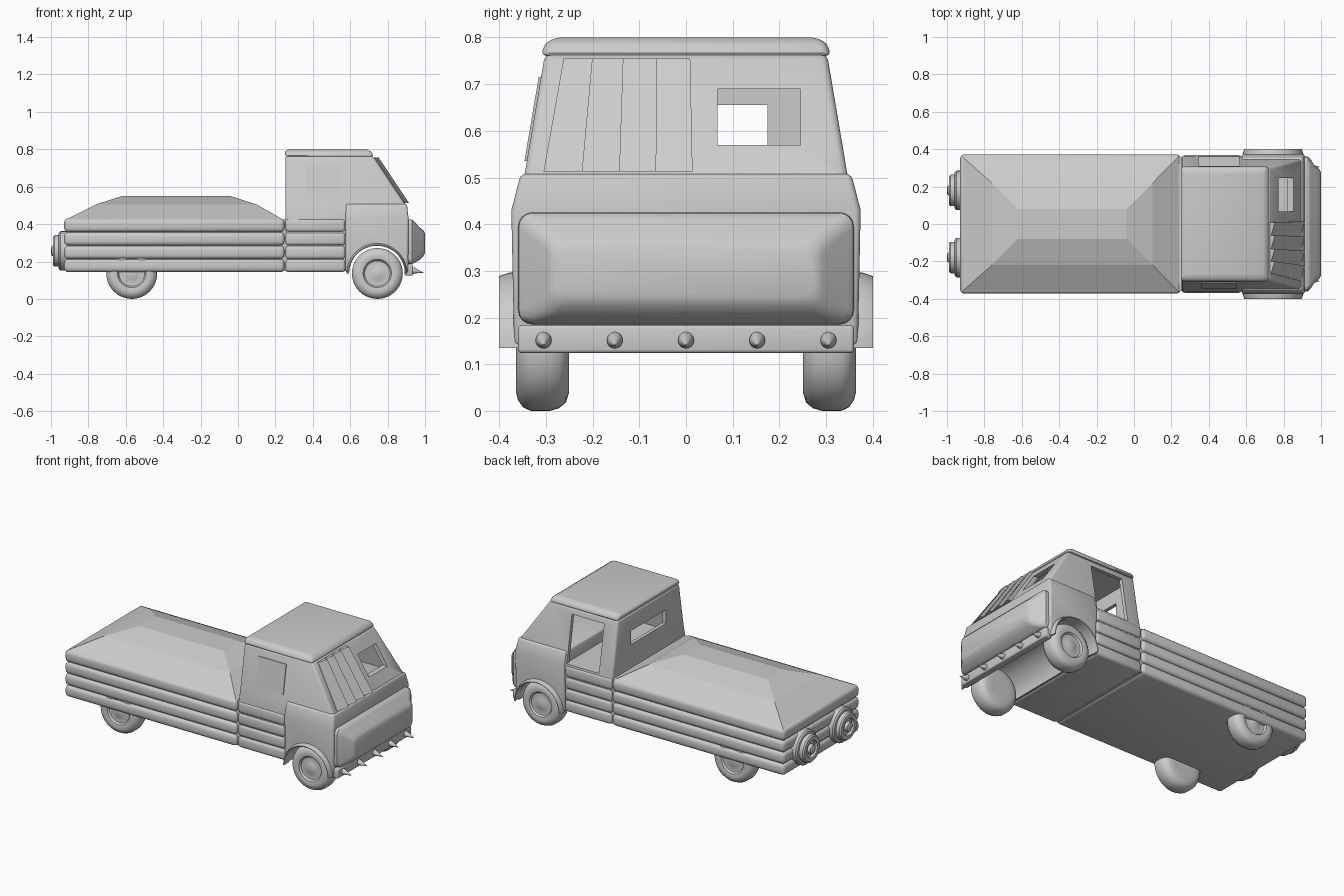
import bpy, bmesh, math
from mathutils import Vector

cube = bpy.data.objects.get("Cube")
if cube:
    bpy.data.objects.remove(cube, do_unlink=True)

grey = bpy.data.materials.new("plain_grey")
grey.use_nodes = True
grey.diffuse_color = (0.6, 0.6, 0.6, 1)
grey.node_tree.nodes["Principled BSDF"].inputs["Base Color"].default_value = (0.6, 0.6, 0.6, 1)


def activate(ob):
    bpy.ops.object.select_all(action='DESELECT')
    ob.select_set(True)
    bpy.context.view_layer.objects.active = ob


def finish(name, bm, bevel=0, segments=3, smooth=35):
    bmesh.ops.recalc_face_normals(bm, faces=bm.faces)
    mesh = bpy.data.meshes.new(name)
    bm.to_mesh(mesh)
    bm.free()
    mesh.materials.append(grey)
    ob = bpy.data.objects.new(name, mesh)
    bpy.context.collection.objects.link(ob)
    activate(ob)
    if bevel:
        mod = ob.modifiers.new("bevel", 'BEVEL')
        mod.width, mod.segments = bevel, segments
        mod.limit_method, mod.angle_limit = 'ANGLE', math.radians(40)
        bpy.ops.object.modifier_apply(modifier=mod.name)
    if smooth:
        bpy.ops.object.shade_smooth_by_angle(angle=math.radians(smooth))
    return ob


def loft(name, rings, **kw):
    """Skin equal-length rings of points and cap both ends."""
    bm = bmesh.new()
    rows = [[bm.verts.new(p) for p in ring] for ring in rings]
    n = len(rows[0])
    for a, b in zip(rows, rows[1:]):
        for i in range(n):
            j = (i + 1) % n
            bm.faces.new((a[i], a[j], b[j], b[i]))
    bm.faces.new(rows[0])
    bm.faces.new(rows[-1])
    return finish(name, bm, **kw)


def level(x0, x1, hw, z):
    return [(x0, -hw, z), (x1, -hw, z), (x1, hw, z), (x0, hw, z)]


def box(name, x0, x1, y0, y1, z0, z1, **kw):
    return loft(name, [[(x0, y0, z), (x1, y0, z), (x1, y1, z), (x0, y1, z)]
                       for z in (z0, z1)], **kw)


def lathe(name, profile, centre, axis, n=40, **kw):
    """Revolve (distance along axis, radius) pairs about the axis."""
    axis = Vector(axis).normalized()
    u = axis.orthogonal().normalized()
    v = axis.cross(u)
    rings = []
    for d, r in profile:
        rings.append([Vector(centre) + axis * d
                      + r * (u * math.cos(2 * math.pi * i / n) + v * math.sin(2 * math.pi * i / n))
                      for i in range(n)])
    return loft(name, rings, **kw)


def cut(ob, cutters):
    for c in cutters:
        c.hide_render = True
        activate(ob)
        mod = ob.modifiers.new("cut", 'BOOLEAN')
        mod.operation, mod.object, mod.solver = 'DIFFERENCE', c, 'EXACT'
        bpy.ops.object.modifier_apply(modifier=mod.name)
        bpy.data.objects.remove(c, do_unlink=True)
    bpy.ops.object.shade_smooth_by_angle(angle=math.radians(35))


# Slatted load bed and matching lower cab sides
edges = (0.143, 0.213, 0.285, 0.357, 0.43)
box("bed_core", -0.915, 0.27, -0.355, 0.355, 0.15, 0.425)
for i, (lo, hi) in enumerate(zip(edges, edges[1:])):
    box(f"bed_slat_{i}", -0.93, 0.249, -0.372, 0.372, lo, hi, bevel=0.022)
    box(f"cab_slat_{i}", 0.253, 0.575, -0.368, 0.368, lo, hi, bevel=0.018)

# Faceted load cover
loft("load_cover", [level(-0.92, 0.24, 0.362, 0.425), level(-0.76, 0.10, 0.22, 0.505),
                    level(-0.62, -0.04, 0.08, 0.55)], smooth=0)

# Hollow cabin with window openings
cabin = loft("cabin", [level(0.253, 0.80, 0.355, 0.15), level(0.253, 0.89, 0.362, 0.43),
                       level(0.253, 0.895, 0.346, 0.505), level(0.253, 0.722, 0.302, 0.765)],
             bevel=0.015)
cut(cabin, [
    loft("cabin_hollow", [level(0.275, 0.87, 0.335, 0.435), level(0.275, 0.86, 0.323, 0.505),
                          level(0.275, 0.71, 0.283, 0.74)]),
    box("windscreen_cutter", 0.6, 1.0, 0.067, 0.245, 0.57, 0.69),
    box("rear_cutter", 0.2, 0.3, -0.165, 0.175, 0.57, 0.655),
    box("side_cutter", 0.345, 0.565, 0.2, 0.45, 0.437, 0.725),
])

# Roof cap with sloped rim
loft("roof", [level(0.25, 0.728, 0.314, 0.76), level(0.252, 0.712, 0.3, 0.787),
              level(0.262, 0.69, 0.285, 0.8)], bevel=0.025, smooth=40)

# Front body with a wheel tunnel
body = loft("front_body", [level(0.575, 0.91, 0.368, 0.14), level(0.575, 0.912, 0.374, 0.43),
                           level(0.577, 0.903, 0.354, 0.508)], bevel=0.012)
cut(body, [lathe("tunnel_cutter", [(-0.5, 0.152), (0.5, 0.152)], (0.745, 0, 0.135), (0, 1, 0))])
cabin_tunnel = lathe("cabin_tunnel_cutter", [(-0.5, 0.152), (0.5, 0.152)],
                     (0.745, 0, 0.135), (0, 1, 0))
cut(cabin, [cabin_tunnel])

# Blanked window on the right side, following the wall slope
def wall(z, out):
    return -(0.346 - (z - 0.505) * 0.169 + out)


loft("side_window_panel", [[(x, wall(z, o), z) for x, z in
                            ((0.36, 0.535), (0.55, 0.535), (0.55, 0.715), (0.36, 0.715))]
                           for o in (-0.004, 0.005)])

# Overlapping vertical louvres over half of the windscreen
def screen_x(z):
    return 0.895 - (z - 0.505) * 0.665


lower = (-0.305, -0.222, -0.142, -0.064, 0.014)
upper = (-0.262, -0.2, -0.134, -0.062, 0.009)
for i in range(4):
    rings = []
    for ys, z in ((lower, 0.513), (upper, 0.755)):
        x, a, b = screen_x(z), ys[i], ys[i + 1]
        rings.append([(x - 0.01, a, z), (x + 0.004, a, z), (x + 0.024, b, z), (x - 0.01, b, z)])
    loft(f"louvre_{i}", rings, smooth=0)

# Bulging nose panel
def nose_ring(x, hw, z0, z1):
    r, pts = 0.03, []
    for q, (y, z) in enumerate(((hw - r, z1 - r), (r - hw, z1 - r), (r - hw, z0 + r), (hw - r, z0 + r))):
        for k in range(5):
            t = math.pi / 2 * (q + k / 4)
            pts.append((x, y + r * math.cos(t), z + r * math.sin(t)))
    return pts


loft("nose_panel", [nose_ring(0.9, 0.36, 0.185, 0.426), nose_ring(0.93, 0.358, 0.187, 0.424),
                    nose_ring(0.945, 0.345, 0.193, 0.412), nose_ring(0.968, 0.31, 0.206, 0.385),
                    nose_ring(0.99, 0.294, 0.225, 0.368), nose_ring(1.0, 0.275, 0.245, 0.35)])

# Bumper and spikes
box("bumper", 0.89, 0.935, -0.36, 0.36, 0.124, 0.184, bevel=0.008)
for i in range(5):
    lathe(f"spike_{i}", [(-0.01, 0.017), (0.012, 0.017), (0.03, 0.01), (0.062, 0.001)],
          (0.93, (i - 2) * 0.1525, 0.153), (1, 0, -0.2), n=16)

# Wheels and front wheel-arch lips
tyre = [(-0.057, 0.06), (-0.057, 0.095), (-0.05, 0.118), (-0.035, 0.13), (-0.015, 0.136),
        (0.025, 0.136), (0.042, 0.128), (0.053, 0.112), (0.057, 0.095), (0.053, 0.076),
        (0.042, 0.068), (0.04, 0.05), (0.046, 0.03), (0.05, 0.012)]
for side, s in (("left", 1), ("right", -1)):
    for end, x in (("front", 0.745), ("rear", -0.568)):
        lathe(f"{end}_{side}_wheel", tyre, (x, s * 0.307, 0.136), (0, s, 0))
    rings = []
    for k in range(25):
        t = math.pi * k / 24
        rings.append([(0.743 + r * math.cos(t), s * y, 0.135 + r * math.sin(t))
                      for r, y in ((0.149, 0.35), (0.149, 0.398), (0.154, 0.4), (0.162, 0.376),
                                   (0.162, 0.35))])
    loft(f"{side}_arch_lip", rings)

    # Stepped round rear nozzle
    lathe(f"{side}_rear_nozzle",
          [(-0.02, 0.105), (0.03, 0.105), (0.038, 0.097), (0.04, 0.085), (0.062, 0.083),
           (0.07, 0.076), (0.07, 0.052), (0.055, 0.048), (0.058, 0.03), (0.075, 0.026),
           (0.08, 0.015)],
          (-0.92, s * 0.18, 0.257), (-1, 0, 0))
